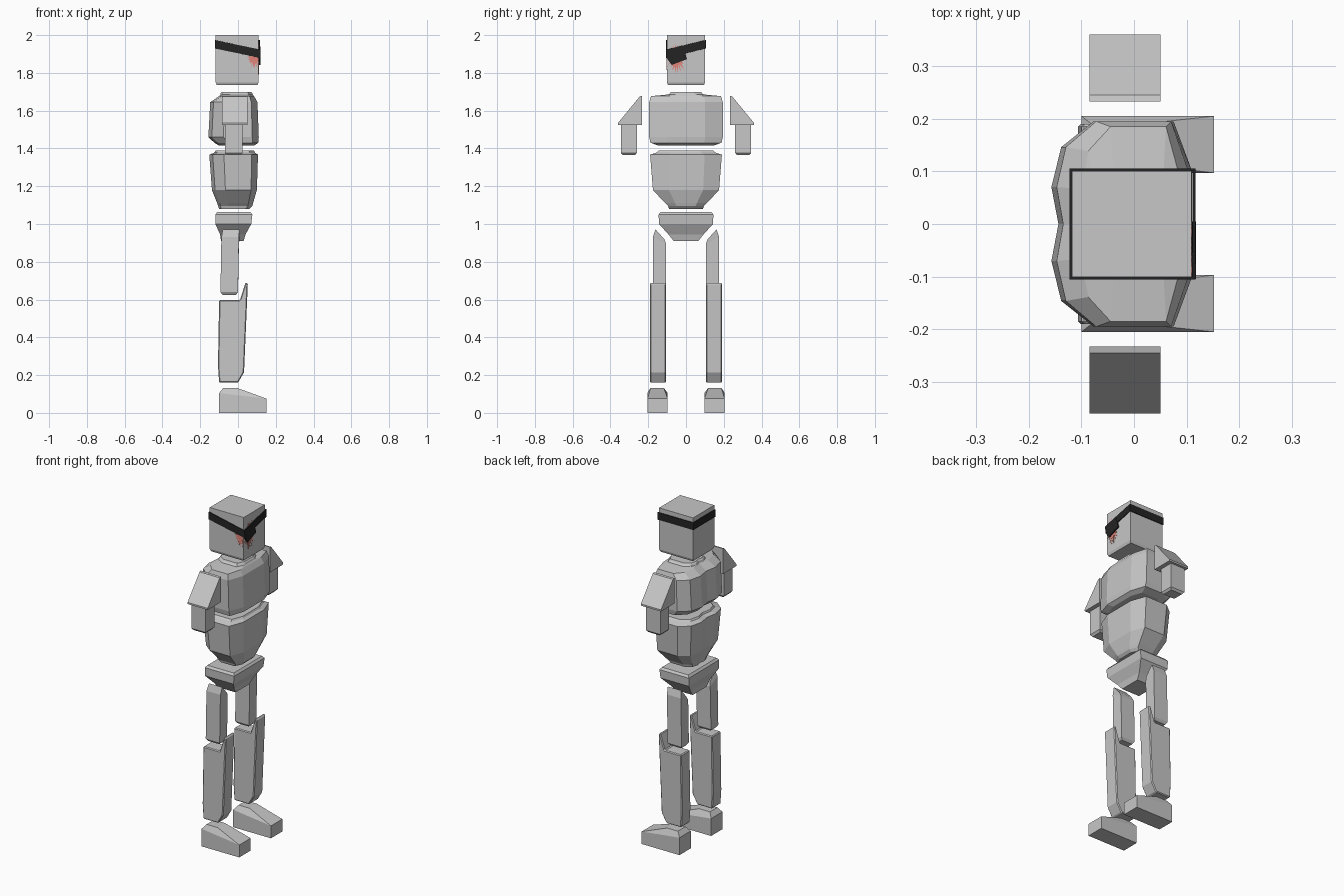
import bpy, bmesh, math, random

if "Cube" in bpy.data.objects:
    bpy.data.objects.remove(bpy.data.objects["Cube"])


def material(name, rgb):
    m = bpy.data.materials.new(name)
    m.diffuse_color = (*rgb, 1)
    m.use_nodes = True
    m.node_tree.nodes["Principled BSDF"].inputs["Base Color"].default_value = m.diffuse_color
    return m


GREY = material("light grey", (0.57, 0.57, 0.57))
BLACK = material("black cloth", (0.017, 0.017, 0.017))
RED = material("pale red", (0.75, 0.23, 0.19))


def finish(name, bm, mat, bevel=0):
    bmesh.ops.recalc_face_normals(bm, faces=bm.faces)
    me = bpy.data.meshes.new(name)
    bm.to_mesh(me)
    bm.free()
    me.materials.append(mat)
    ob = bpy.data.objects.new(name, me)
    bpy.context.collection.objects.link(ob)
    if bevel:
        mod = ob.modifiers.new("edges", "BEVEL")
        mod.width = bevel
        mod.segments = 1
    return ob


def loft(name, rings, mat=GREY, bevel=0):
    """Skin a stack of equal-sized point rings and cap both ends."""
    bm = bmesh.new()
    vs = [[bm.verts.new(p) for p in r] for r in rings]
    n = len(vs[0])
    for a, b in zip(vs, vs[1:]):
        for i in range(n):
            j = (i + 1) % n
            bm.faces.new((a[i], a[j], b[j], b[i]))
    bm.faces.new(vs[0][::-1])
    bm.faces.new(vs[-1])
    return finish(name, bm, mat, bevel)


def prism(name, pts, axis, a, b, mat=GREY, bevel=0):
    """Extrude a profile along x (points y,z) or y (points x,z)."""
    def put(t):
        return [(t, p, q) if axis == "x" else (p, t, q) for p, q in pts]
    return loft(name, [put(a), put(b)], mat, bevel)


def rect(z, x0, x1, y0, y1):
    return [(x0, y0, z), (x1, y0, z), (x1, y1, z), (x0, y1, z)]


# half body section: (depth fraction back to front, width fraction)
HALF = [(1, 0), (1, .52), (.87, 1), (.3, 1), (.07, .75), (0, .36), (.05, 0)]
SECTION = HALF + [(d, -w) for d, w in HALF[-2:0:-1]]


def body(name, rows):
    loft(name, [[(xb + d * (xf - xb), w * hw, z) for d, w in SECTION]
                for z, xb, xf, hw in rows])


# torso, rows are (z, back x, front x, half width)
body("chest", [(1.415, -.10, .085, .145), (1.43, -.125, .107, .188),
               (1.46, -.157, .110, .195), (1.645, -.147, .103, .195),
               (1.677, -.10, .085, .185), (1.685, -.09, .078, .10)])
body("collar", [(1.68, -.095, .08, .10), (1.692, -.092, .076, .085),
                (1.70, -.085, .07, .08)])
body("abdomen", [(1.08, -.10, .06, .09), (1.095, -.105, .075, .095),
                 (1.11, -.11, .08, .11), (1.18, -.138, .10, .175),
                 (1.367, -.152, .106, .19), (1.378, -.125, .09, .155),
                 (1.388, -.12, .085, .145)])

# pelvis
loft("pelvis", [rect(z, a, b, -w, w) for z, a, b, w in
                [(.91, -.09, .03, .065), (.945, -.095, .04, .093),
                 (1.0, -.12, .07, .143), (1.05, -.12, .076, .145),
                 (1.063, -.11, .066, .135)]])

# head
loft("head", [rect(z, -.118 + i, .109 - i, -.101 + i, .101 - i)
              for z, i in [(1.735, .006), (1.75, 0), (2.0, 0)]])

# limbs, mirrored across y
for s, side in ((1, "left"), (-1, "right")):
    prism(side + "_shoulder_pad",
          [(s * .233, 1.525), (s * .36, 1.525), (s * .36, 1.535),
           (s * .245, 1.675), (s * .233, 1.678)], "x", -.085, .05)
    loft(side + "_arm",
         [rect(z, -.07 + i, .025 - i, s * (.26 + i), s * (.345 - i))
          for z, i in [(1.365, .01), (1.377, 0), (1.53, 0)]])
    # thigh with a top that slants down to the inside
    thigh = [rect(z, -.093 + i, 0 - i, s * (.105 + i), s * (.175 - i))
             for z, i in [(.625, .01), (.64, 0)]]
    thigh.append([(-.088, s * .105, .895), (.005, s * .105, .895),
                  (.005, s * .175, .93), (-.088, s * .175, .93)])
    thigh.append([(-.08, s * .115, .92), (.008, s * .115, .92),
                  (.008, s * .162, .972), (-.08, s * .162, .972)])
    loft(side + "_thigh", thigh)
    # shin with raised knee guard
    prism(side + "_shin",
          [(-.10, .16), (.0, .16), (.032, .215), (.052, .685), (.04, .69),
           (.01, .597), (-.10, .597), (-.106, .25)],
          "y", s * .105, s * .19, bevel=.005)
    foot = [rect(0, -.10, .152, s * .097, s * .205)]
    foot.append([(x, y, .105 if x < 0 else .075) for x, y, _ in foot[0]])
    foot.append(rect(.132, -.078, -.005, s * .117, s * .188))
    loft(side + "_foot", foot)

# slanted head band: corners (x, y, centre height)
band = [(-.1225, -.1055, 1.951), (.1165, -.1055, 1.902),
        (.1165, .1055, 1.951), (-.1225, .1055, 1.951)]
bm = bmesh.new()
lo, hi, lo_in, hi_in = [
    [bm.verts.new((x - math.copysign(t, x), y - math.copysign(t, y), z + h))
     for x, y, z in band]
    for h, t in ((-.022, 0), (.022, 0), (-.022, .005), (.022, .005))]
for i in range(4):
    j = (i + 1) % 4
    for a, b in ((lo, hi), (hi, hi_in), (hi_in, lo_in), (lo_in, lo)):
        bm.faces.new((a[i], a[j], b[j], b[i]))
finish("head_band", bm, BLACK)

# eye patch on the face
prism("eye_patch", [(-.105, 1.922), (-.015, 1.94), (.005, 1.873),
                    (-.075, 1.842), (-.103, 1.88)], "x", .110, .118, BLACK)


# jagged red scar around the patch, on the face and the side of the head
def splat(cu, cz, ru, rz, lim, seed, n=40):
    rng = random.Random(seed)
    pts = []
    for k in range(n):
        a = math.tau * k / n
        r = rng.uniform(.75, 1.05) if k % 2 else rng.uniform(.35, .6)
        u = cu + ru * r * math.cos(a)
        pts.append((max(lim[0], min(lim[1], u)), cz + rz * r * math.sin(a)))
    return pts


prism("face_scar", splat(-.05, 1.878, .055, .085, (-.1, .1), 3), "x",
      .1085, .1105, RED)
prism("side_scar", splat(.085, 1.878, .04, .062, (-.1, .108), 5), "y",
      -.1025, -.1005, RED)
